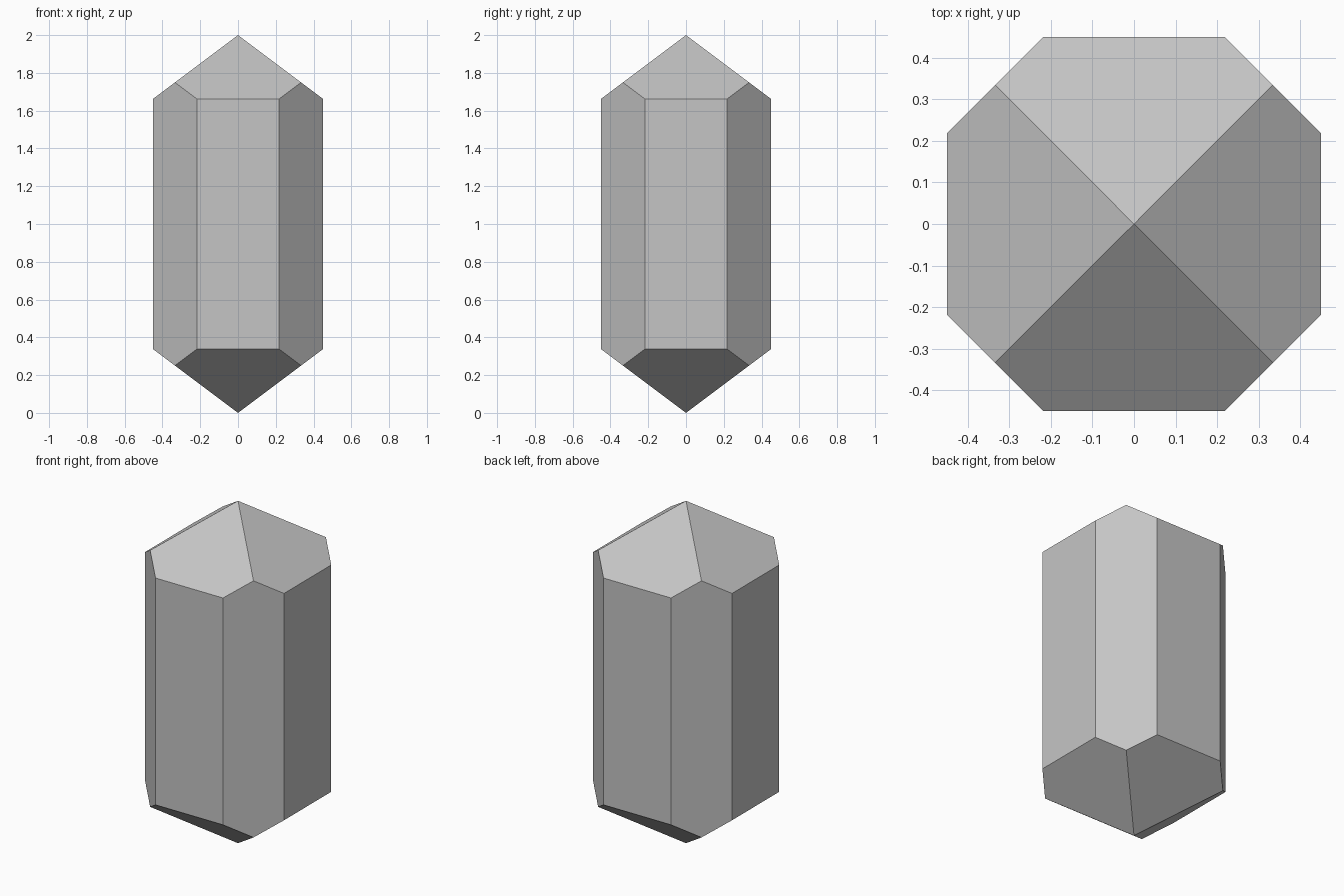
import bpy
import bmesh

if "Cube" in bpy.data.objects:
    bpy.data.objects.remove(bpy.data.objects["Cube"], do_unlink=True)

HALF = 0.45       # half width across the flat sides
FLAT = 0.218      # half width of each flat side
RIDGE = (HALF + FLAT) / 2   # where a pyramid ridge meets a corner facet
SLOPE = 0.75      # rise of the pyramid faces
HEIGHT = 2.0

# Single grey stone colour
stone = bpy.data.materials.new("grey stone")
stone.use_nodes = True
grey = (0.56, 0.56, 0.56, 1)
stone.diffuse_color = grey
shader = stone.node_tree.nodes["Principled BSDF"]
shader.inputs["Base Color"].default_value = grey
shader.inputs["Roughness"].default_value = 0.8

# Outline: three points per corner, turned a quarter each time
outline = []
corner = [(HALF, FLAT), (RIDGE, RIDGE), (FLAT, HALF)]
for _ in range(4):
    outline += corner
    corner = [(-y, x) for x, y in corner]

bm = bmesh.new()
apex = bm.verts.new((0, 0, HEIGHT))
tip = bm.verts.new((0, 0, 0))
upper, lower = [], []
for x, y in outline:
    drop = SLOPE * max(abs(x), abs(y))
    upper.append(bm.verts.new((x, y, HEIGHT - drop)))
    lower.append(bm.verts.new((x, y, drop)))

for c in range(0, 12, 3):
    facet = [c, c + 1, c + 2]                           # cut corner
    side = [c + 2, (c + 3) % 12]                        # flat side
    cap = [c + 1, c + 2, (c + 3) % 12, (c + 4) % 12]    # pyramid face
    for strip in (facet, side):
        bm.faces.new([lower[i] for i in strip] + [upper[i] for i in reversed(strip)])
    bm.faces.new([upper[i] for i in cap] + [apex])
    bm.faces.new([lower[i] for i in reversed(cap)] + [tip])
bmesh.ops.recalc_face_normals(bm, faces=bm.faces)

mesh = bpy.data.meshes.new("crystal")
bm.to_mesh(mesh)
bm.free()
mesh.materials.append(stone)
crystal = bpy.data.objects.new("crystal", mesh)
bpy.context.collection.objects.link(crystal)
